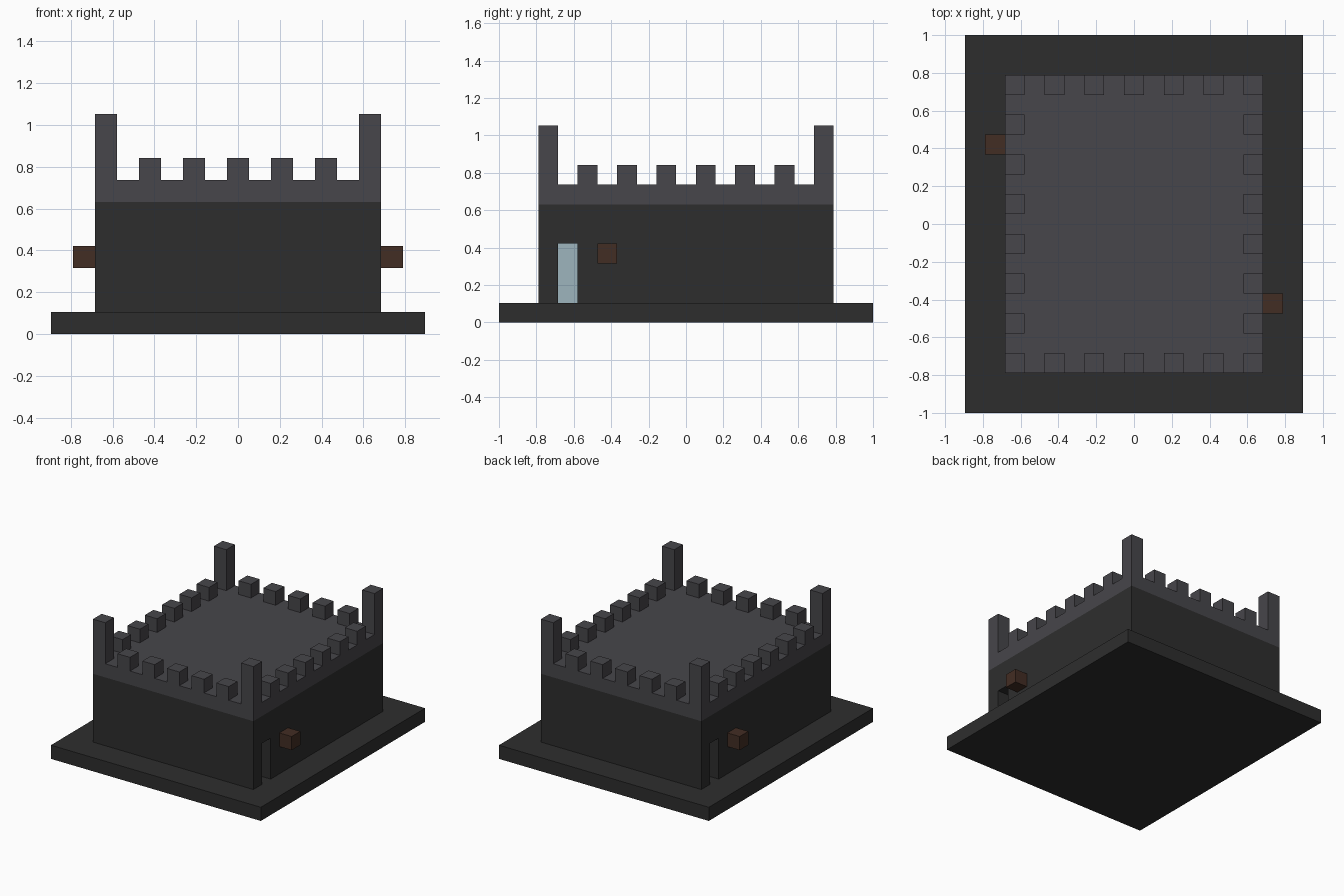
import bpy
import bmesh

default = bpy.data.objects.get("Cube")
if default:
    bpy.data.objects.remove(default, do_unlink=True)

U = 2 / 19  # one building block


def material(name, rgb):
    mat = bpy.data.materials.new(name)
    mat.use_nodes = True
    mat.diffuse_color = (*rgb, 1)
    mat.node_tree.nodes["Principled BSDF"].inputs["Base Color"].default_value = (*rgb, 1)
    return mat


dark_stone = material("dark_stone", (0.027, 0.027, 0.027))
grey_stone = material("grey_stone", (0.063, 0.061, 0.069))
brown_wood = material("brown_wood", (0.055, 0.026, 0.017))
pale_blue = material("pale_blue", (0.337, 0.462, 0.515))


def block(name, centre, size, mat):
    """Box in block units: centre is (x, y, bottom z)."""
    x, y, z = centre
    w, d, h = size
    bm = bmesh.new()
    bmesh.ops.create_cube(bm, size=1)
    bmesh.ops.scale(bm, vec=(w * U, d * U, h * U), verts=bm.verts)
    mesh = bpy.data.meshes.new(name)
    bm.to_mesh(mesh)
    bm.free()
    mesh.materials.append(mat)
    obj = bpy.data.objects.new(name, mesh)
    obj.location = (x * U, y * U, (z + h / 2) * U)
    bpy.context.collection.objects.link(obj)
    return obj


# Main masses
block("base_slab", (0, 0, 0), (17, 19, 1), dark_stone)
walls = block("walls", (0, 0, 1), (13, 15, 5), dark_stone)
block("roof_slab", (0, 0, 6), (13, 15, 1), grey_stone)

# Doorways and wall boxes, repeated by a half turn
for side, s in (("left", 1), ("right", -1)):
    cutter = block(side + "_door_cutter", (6.5 * s, -6 * s, 0), (2, 1, 4), dark_stone)
    cutter.hide_render = True
    cut = walls.modifiers.new(side + "_doorway", "BOOLEAN")
    cut.operation = "DIFFERENCE"
    cut.solver = "EXACT"
    cut.object = cutter
    bpy.context.view_layer.objects.active = walls
    bpy.ops.object.modifier_apply(modifier=cut.name)
    bpy.data.objects.remove(cutter, do_unlink=True)
    block(side + "_door_pane", (5.54 * s, -6 * s, 1), (0.08, 1, 3), pale_blue)
    block(side + "_wall_box", (7 * s, -4 * s, 3), (1, 1, 1), brown_wood)

# Battlements: tall corner posts and a merlon on every second block
for x in range(-6, 7, 2):
    for y in range(-7, 8, 2):
        on_x, on_y = abs(x) == 6, abs(y) == 7
        if on_x and on_y:
            block("corner_post", (x, y, 7), (1, 1, 3), grey_stone)
        elif on_x or on_y:
            block("merlon", (x, y, 7), (1, 1, 1), grey_stone)
